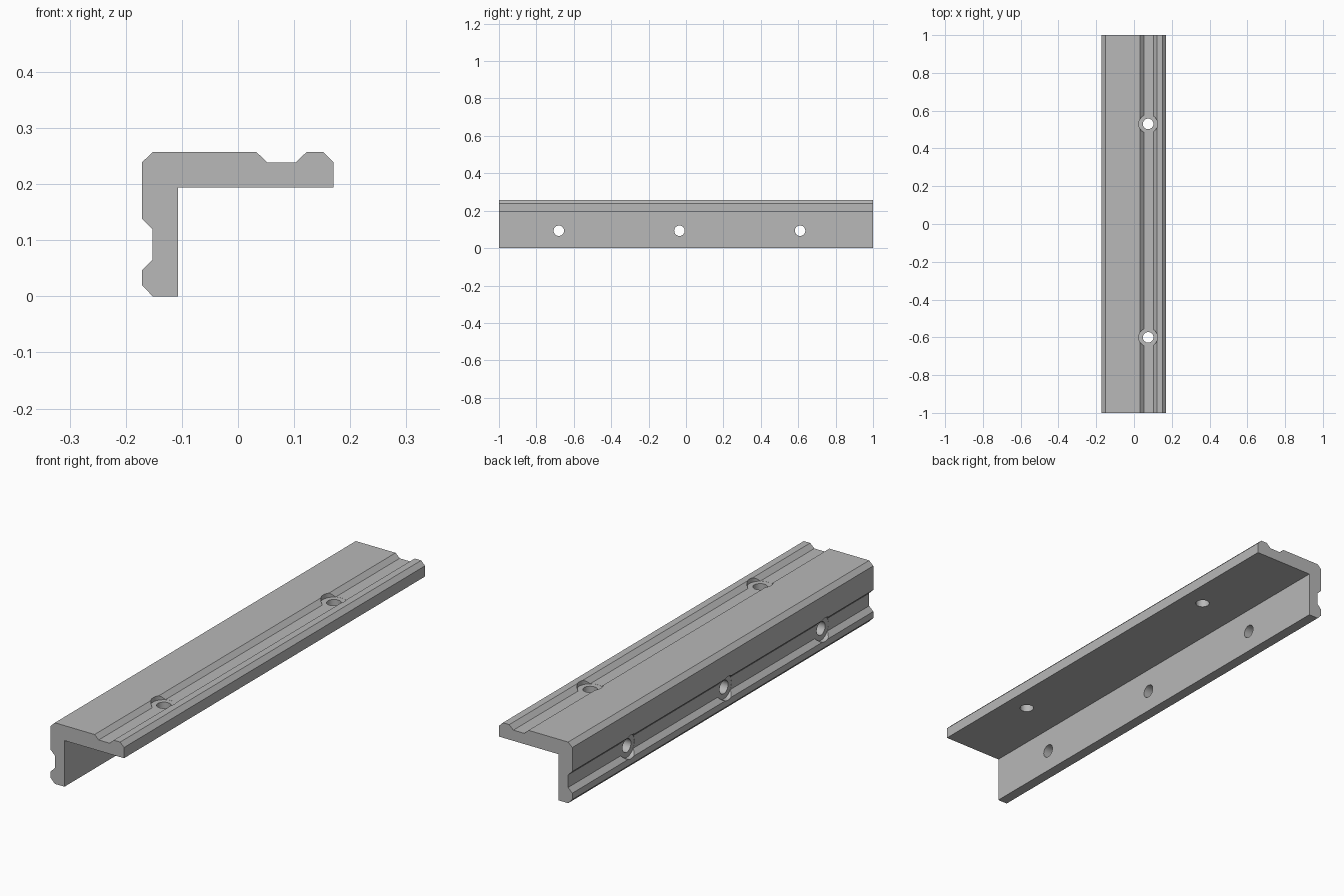
import bpy, bmesh, math
from mathutils import Matrix, Vector

cube = bpy.data.objects.get("Cube")
if cube:
    bpy.data.objects.remove(cube, do_unlink=True)

# Plain grey material
grey = bpy.data.materials.new("plain_grey")
grey.use_nodes = True
colour = (0.48, 0.48, 0.48, 1)
grey.diffuse_color = colour
grey.node_tree.nodes["Principled BSDF"].inputs["Base Color"].default_value = colour


def add_object(name, bm):
    bmesh.ops.recalc_face_normals(bm, faces=bm.faces)
    mesh = bpy.data.meshes.new(name)
    bm.to_mesh(mesh)
    bm.free()
    mesh.materials.append(grey)
    obj = bpy.data.objects.new(name, mesh)
    bpy.context.collection.objects.link(obj)
    return obj


# Angle bar: grooved L profile (x, z) extruded along y
profile = [
    (-0.107, 0), (-0.152, 0), (-0.171, 0.02), (-0.171, 0.047),
    (-0.152, 0.066), (-0.152, 0.119), (-0.171, 0.138), (-0.171, 0.239),
    (-0.152, 0.257), (0.033, 0.257), (0.052, 0.239), (0.103, 0.239),
    (0.122, 0.257), (0.152, 0.257), (0.17, 0.239), (0.17, 0.194),
    (-0.107, 0.194),
]
bm = bmesh.new()
section = bm.faces.new([bm.verts.new((x, -1, z)) for x, z in profile])
extruded = bmesh.ops.extrude_face_region(bm, geom=[section])["geom"]
bmesh.ops.translate(bm, vec=(0, 2, 0),
                    verts=[v for v in extruded if isinstance(v, bmesh.types.BMVert)])
bar = add_object("angle_bar", bm)


def drill(base, axis, radius, start, end):
    """Cut a round hole through the bar from start to end along the axis."""
    bm = bmesh.new()
    turn = Vector((0, 0, 1)).rotation_difference(axis).to_matrix().to_4x4()
    place = Matrix.Translation(base + axis * (start + end) / 2) @ turn
    bmesh.ops.create_cone(bm, cap_ends=True, segments=32, radius1=radius,
                          radius2=radius, depth=end - start, matrix=place)
    cutter = add_object("hole_cutter", bm)
    cutter.hide_render = True
    cut = bar.modifiers.new("hole", 'BOOLEAN')
    cut.operation = 'DIFFERENCE'
    cut.solver = 'EXACT'
    cut.object = cutter
    bpy.ops.object.modifier_apply(modifier=cut.name)
    bpy.data.objects.remove(cutter, do_unlink=True)


bpy.ops.object.select_all(action='DESELECT')
bar.select_set(True)
bpy.context.view_layer.objects.active = bar

# Screw holes with counterbores down to the groove floor of each flange
up, out = Vector((0, 0, 1)), Vector((-1, 0, 0))
holes = [(Vector((0.075, y, 0.239)), up) for y in (-0.60, 0.53)]
holes += [(Vector((-0.152, y, 0.093)), out) for y in (-0.68, -0.035, 0.61)]
for base, axis in holes:
    drill(base, axis, 0.05, -0.0005, 0.1)
    drill(base, axis, 0.028, -0.07, 0.05)

bpy.ops.object.shade_smooth_by_angle(angle=math.radians(30))
